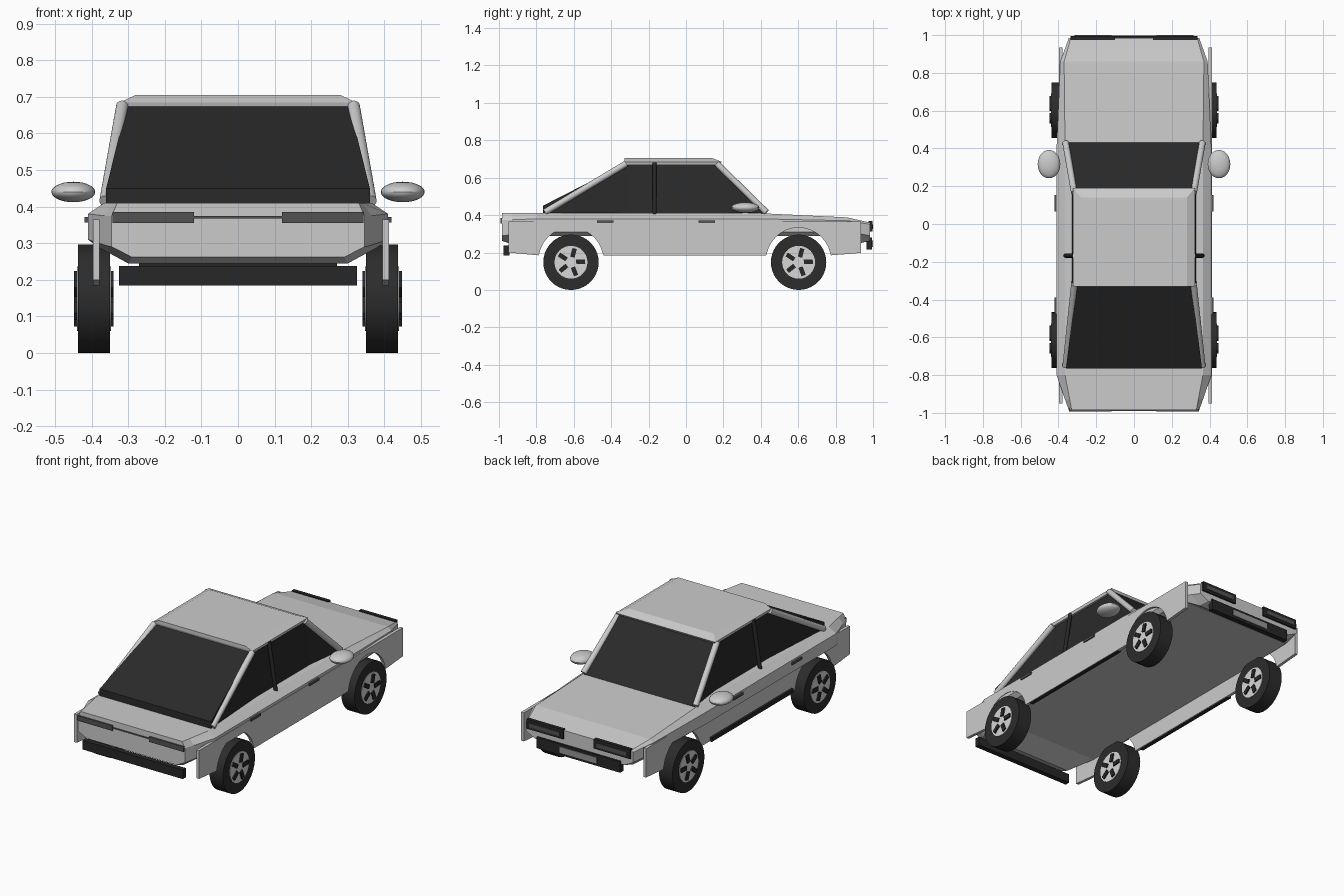
import bpy, bmesh, math
from mathutils import Vector

if "Cube" in bpy.data.objects:
    bpy.data.objects.remove(bpy.data.objects["Cube"], do_unlink=True)


def material(name, r, g, b):
    m = bpy.data.materials.new(name)
    m.use_nodes = True
    m.diffuse_color = (r, g, b, 1)
    m.node_tree.nodes["Principled BSDF"].inputs["Base Color"].default_value = (r, g, b, 1)
    return m


PAINT = material("light grey paint", .6, .6, .6)
BLACK = material("black trim", .02, .02, .02)
GLASS = material("dark glass", .023, .023, .023)
RUBBER = material("tyre rubber", .025, .025, .025)
LAMP = material("dark grey lamp", .085, .085, .085)
PLATE = material("mid grey plate", .3, .3, .3)
RIM = material("pale rim", .68, .68, .68)


def finish(name, bm, mat):
    bmesh.ops.recalc_face_normals(bm, faces=bm.faces)
    mesh = bpy.data.meshes.new(name)
    bm.to_mesh(mesh)
    bm.free()
    mesh.materials.append(mat)
    ob = bpy.data.objects.new(name, mesh)
    bpy.context.collection.objects.link(ob)
    return ob


def smooth(ob):
    bpy.ops.object.select_all(action='DESELECT')
    ob.select_set(True)
    bpy.context.view_layer.objects.active = ob
    bpy.ops.object.shade_smooth_by_angle()


def box(name, x, y, z, mat):
    bm = bmesh.new()
    bmesh.ops.create_cube(bm, size=1)
    for v in bm.verts:
        v.co = [a + (b - a) * (c + .5) for (a, b), c in zip((x, y, z), v.co)]
    return finish(name, bm, mat)


def loft(name, rings, mat):
    """Skin closed rings of equal length and cap both ends."""
    bm = bmesh.new()
    loops = [[bm.verts.new(p) for p in ring] for ring in rings]
    for a, b in zip(loops, loops[1:]):
        for i in range(len(a)):
            j = (i + 1) % len(a)
            bm.faces.new((a[i], a[j], b[j], b[i]))
    bm.faces.new(loops[0])
    bm.faces.new(loops[-1])
    return finish(name, bm, mat)


def rod(name, start, end, radius, mat, sides=16):
    a, b = Vector(start), Vector(end)
    bm = bmesh.new()
    bmesh.ops.create_cone(bm, cap_ends=True, segments=sides, radius1=radius,
                          radius2=radius, depth=(b - a).length)
    turn = (b - a).to_track_quat('Z', 'Y')
    for v in bm.verts:
        v.co = turn @ v.co + (a + b) / 2
    ob = finish(name, bm, mat)
    smooth(ob)
    return ob


# Body shell: y, then x/z of deck edge, shoulder, lower side and floor edge
stations = [
    (-.985, (.33, .41), (.345, .375), (.345, .29), (.29, .262)),
    (-.93, (.34, .41), (.365, .375), (.365, .295), (.30, .245)),
    (-.80, (.365, .41), (.41, .38), (.41, .31), (.38, .288)),
    (.40, (.365, .41), (.41, .38), (.41, .31), (.38, .288)),
    (.86, (.37, .388), (.39, .37), (.39, .31), (.37, .288)),
    (.93, (.35, .372), (.365, .36), (.365, .30), (.31, .25)),
    (.985, (.335, .36), (.345, .35), (.345, .29), (.29, .262)),
]
loft("body_shell", [[(x, y, z) for x, z in half] + [(-x, y, z) for x, z in reversed(half)]
                    for y, *half in stations], PAINT)

# Side panels with round wheel arches
AXLES = (("rear", -.615), ("front", .602))
outline = [(-.95, .365), (-.95, .2)]
for _, yc in AXLES:
    for i in range(17):
        t = math.pi * (1 - i / 16)
        outline.append((yc + .174 * math.cos(t), max(.185, .157 + .176 * math.sin(t))))
outline += [(.935, .198), (.935, .365)]
for name, x0, x1 in (("left", .395, .413), ("right", -.396, -.379)):
    loft(name + "_side_panel", [[(x, y, z) for y, z in outline] for x in (x0, x1)], PAINT)

# Glasshouse, narrower at the doors than at the corners
bm = bmesh.new()
half = [(.36, -.765, .405), (.36, -.765, .45), (.305, -.325, .675), (.305, .18, .675),
        (.36, .435, .405), (.33, .2, .405), (.33, -.3, .405)]
L = [bm.verts.new(p) for p in half]
R = [bm.verts.new((-x, y, z)) for x, y, z in half]
for s in (L, R):
    for f in ((0, 1, 2, 6), (6, 2, 3, 5), (5, 3, 4)):
        bm.faces.new([s[i] for i in f])
for i in range(7):
    j = (i + 1) % 7
    bm.faces.new((L[i], L[j], R[j], R[i]))
finish("glasshouse", bm, GLASS)


# Roof with bevelled edges
def slab(z, x, y0, y1):
    return [(x, y0, z), (x, y1, z), (-x, y1, z), (-x, y0, z)]


loft("roof", [slab(.668, .318, -.325, .18), slab(.685, .322, -.33, .19),
              slab(.705, .28, -.33, .14)], PAINT)

# Paired parts on both sides
for side, s in (("left", 1), ("right", -1)):
    rod(side + "_windscreen_pillar", (s * .362, .43, .415), (s * .316, .165, .675), .017, PAINT)
    rod(side + "_rear_pillar", (s * .362, -.755, .415), (s * .316, -.32, .675), .017, PAINT)
    rod(side + "_door_pillar", (s * .362, -.168, .405), (s * .318, -.168, .68), .011, BLACK)

    bm = bmesh.new()
    bmesh.ops.create_uvsphere(bm, u_segments=24, v_segments=14, radius=1)
    for v in bm.verts:
        v.co = (s * .45 + v.co.x * .06, .317 + v.co.y * .075, .44 + v.co.z * .028)
    smooth(finish(side + "_mirror", bm, PAINT))

    def mirrored(a, b):
        return sorted((s * a, s * b))

    for label, y in (("rear", -.432), ("front", .11)):
        box(f"{side}_{label}_handle", mirrored(.405, .42), (y - .044, y + .044),
            (.357, .371), LAMP)
    box(side + "_sill", mirrored(.385, .409), (-.41, .345), (.184, .208), BLACK)
    box(side + "_tail_lamp", mirrored(.12, .343), (-.993, -.97), (.355, .385), LAMP)
    box(side + "_headlamp_frame", mirrored(.1, .335), (.975, .996), (.312, .368), BLACK)
    box(side + "_headlamp", mirrored(.12, .315), (.99, 1.0), (.326, .35), LAMP)

    # Wheels: tyre, rim disc and five dark slots showing on both faces
    for label, yc in AXLES:
        name = f"{side}_{label}_"
        rod(name + "tyre", (s * .35, yc, .148), (s * .437, yc, .148), .148, RUBBER, 40)
        rod(name + "rim", (s * .347, yc, .148), (s * .44, yc, .148), .088, RIM, 32)
        bm = bmesh.new()
        for k in range(5):
            t = math.radians(75 + 72 * k)
            out = Vector((0, math.cos(t), math.sin(t)))
            across = Vector((0, -math.sin(t), math.cos(t)))
            for v in bmesh.ops.create_cube(bm, size=1)["verts"]:
                v.co = (Vector((s * (.3935 + v.co.x * .108), yc, .148))
                        + out * (.052 + v.co.y * .048) + across * v.co.z * .024)
        finish(name + "rim_slots", bm, BLACK)

# End trim
box("tail_lamp_strip", (-.12, .12), (-.99, -.97), (.367, .374), LAMP)
box("rear_bumper", (-.325, .325), (-.975, -.945), (.185, .238), BLACK)
box("front_bumper", (-.27, .27), (.965, .995), (.215, .28), BLACK)
box("front_plate", (-.12, .12), (.99, .999), (.23, .265), PLATE)
